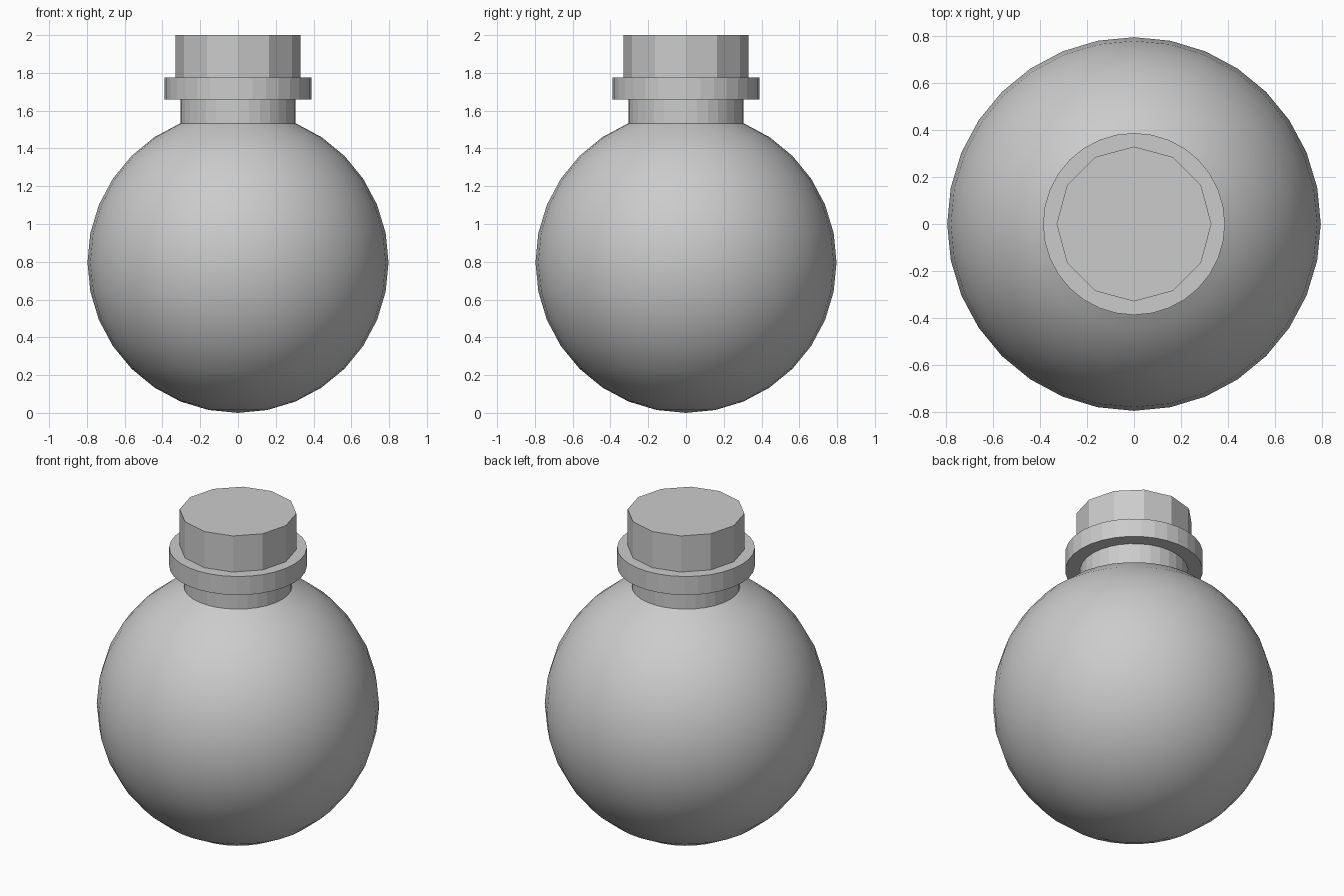
import bpy, bmesh
from math import sin, cos, pi, tau

if "Cube" in bpy.data.objects:
    bpy.data.objects.remove(bpy.data.objects["Cube"])

R, CZ = 0.797, 0.797        # globe radius and centre height
NECK_Z = CZ + R * cos(pi / 8)


def lathe(name, profile, sides, smooth_below=None):
    """Revolve an (r, z) profile about z; faces below a height are smooth."""
    bm = bmesh.new()
    verts = [bm.verts.new((r, 0, z)) for r, z in profile]
    edges = [bm.edges.new(pair) for pair in zip(verts, verts[1:])]
    bmesh.ops.spin(bm, geom=verts + edges, cent=(0, 0, 0), axis=(0, 0, 1),
                   angle=tau, steps=sides, use_duplicate=False)
    bmesh.ops.remove_doubles(bm, verts=bm.verts, dist=1e-4)
    bmesh.ops.recalc_face_normals(bm, faces=bm.faces)
    for f in bm.faces:
        f.smooth = smooth_below is not None and f.calc_center_median().z < smooth_below
    mesh = bpy.data.meshes.new(name)
    bm.to_mesh(mesh)
    bm.free()
    obj = bpy.data.objects.new(name, mesh)
    bpy.context.collection.objects.link(obj)
    return obj


# Round flask: globe arc up to the neck, then neck and lip
globe = [(R * sin(i * pi / 16), CZ - R * cos(i * pi / 16)) for i in range(15)]
neck_r, lip_r = globe[-1][0], 0.388
lip = [(neck_r, 1.66), (lip_r, 1.66), (lip_r, 1.775), (0, 1.775)]
lathe("flask", globe + lip, 32, smooth_below=NECK_Z)

# Twelve-sided stopper
bpy.ops.mesh.primitive_cylinder_add(vertices=12, radius=0.33, depth=0.28,
                                    location=(0, 0, 1.86))
bpy.context.object.name = "stopper"
